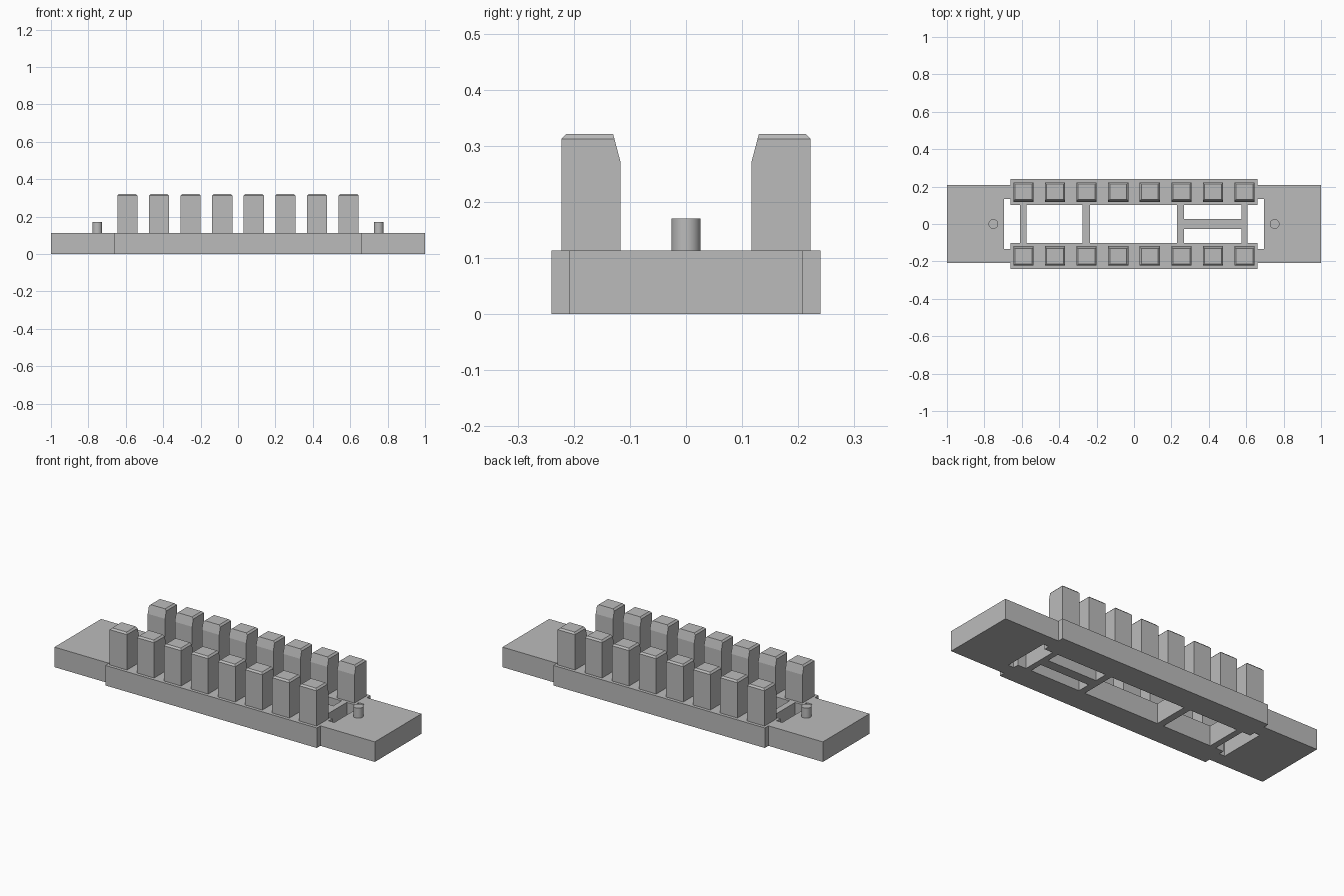
import bpy, bmesh
from mathutils import Matrix

cube = bpy.data.objects.get("Cube")
if cube:
    bpy.data.objects.remove(cube, do_unlink=True)

BASE = 0.113   # thickness of the frame
RAIL = 0.66    # half length of the rails

grey = bpy.data.materials.new("plain_grey")
grey.use_nodes = True
grey.diffuse_color = (0.5, 0.5, 0.5, 1)
grey.node_tree.nodes["Principled BSDF"].inputs["Base Color"].default_value = (0.5, 0.5, 0.5, 1)


def finish(name, bm):
    bmesh.ops.recalc_face_normals(bm, faces=bm.faces)
    mesh = bpy.data.meshes.new(name)
    bm.to_mesh(mesh)
    bm.free()
    mesh.materials.append(grey)
    obj = bpy.data.objects.new(name, mesh)
    bpy.context.collection.objects.link(obj)
    return obj


def slab(name, outline):
    """Extrude a plan outline to the frame thickness."""
    bm = bmesh.new()
    face = bm.faces.new([bm.verts.new((x, y, 0)) for x, y in outline])
    top = bmesh.ops.extrude_face_region(bm, geom=[face])["geom"]
    verts = [v for v in top if isinstance(v, bmesh.types.BMVert)]
    bmesh.ops.translate(bm, verts=verts, vec=(0, 0, BASE))
    return finish(name, bm)


def bar(name, x0, x1, y0, y1):
    return slab(name, [(x0, y0), (x1, y0), (x1, y1), (x0, y1)])


def tooth(name, x, side):
    """Stack of rectangular sections: lead-in slope inside, small bevel on top."""
    bm = bmesh.new()
    # height, half width, inner y, outer y
    sections = [(BASE, 0.054, 0.117, 0.222), (0.272, 0.054, 0.117, 0.222),
                (0.312, 0.054, 0.1275, 0.222), (0.321, 0.045, 0.13, 0.213)]
    rings = [[bm.verts.new((x + sx * w, side * y, z))
              for sx, y in ((-1, a), (1, a), (1, b), (-1, b))]
             for z, w, a, b in sections]
    for low, high in zip(rings, rings[1:]):
        for i in range(4):
            j = (i + 1) % 4
            bm.faces.new((low[i], low[j], high[j], high[i]))
    bm.faces.new(rings[0])
    bm.faces.new(rings[-1])
    return finish(name, bm)


def pin(name, x):
    bm = bmesh.new()
    bmesh.ops.create_cone(bm, cap_ends=True, segments=32, radius1=0.026, radius2=0.026,
                          depth=0.057, matrix=Matrix.Translation((x, 0, BASE + 0.0285)))
    for f in bm.faces:
        f.smooth = len(f.verts) == 4
    for e in bm.edges:
        e.smooth = all(f.smooth for f in e.link_faces)
    return finish(name, bm)


# Notched end plates with locating pins
for label, s in (("left", 1), ("right", -1)):
    half = [(1, 0.208), (RAIL, 0.208), (RAIL, 0.134), (0.695, 0.134)]
    outline = half + [(x, -y) for x, y in reversed(half)]
    slab(f"{label}_end_plate", [(s * x, y) for x, y in outline])
    pin(f"{label}_locating_pin", s * 0.752)

# Long rails, each carrying a row of teeth
for label, s in (("back", 1), ("front", -1)):
    bar(f"{label}_rail", -RAIL, RAIL, s * 0.102, s * 0.24)
    for i in range(8):
        tooth(f"{label}_tooth_{i + 1}", (i - 3.5) * 0.169, s)

# Cross bars between the rails and the short middle rib
for i, (x0, x1) in enumerate([(-0.61, -0.575), (-0.275, -0.235), (0.23, 0.268), (0.575, 0.608)]):
    bar(f"cross_bar_{i + 1}", x0, x1, -0.102, 0.102)
bar("middle_rib", 0.268, 0.575, -0.028, 0.028)
